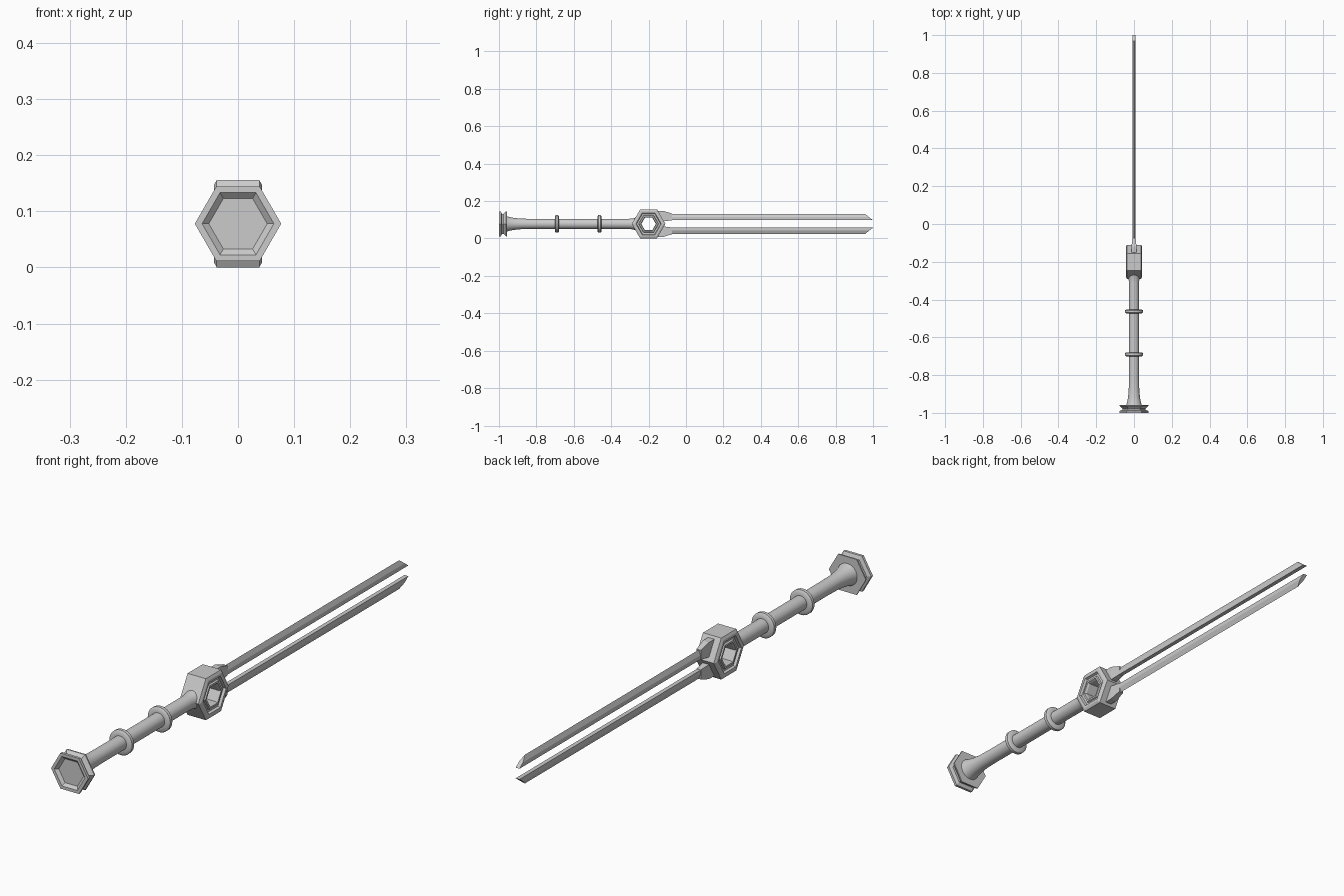
import bpy, bmesh, math
from mathutils import Vector

if "Cube" in bpy.data.objects:
    bpy.data.objects.remove(bpy.data.objects["Cube"])

CZ = 0.078  # height of the long axis


def make(name, verts, faces, smooth=False):
    me = bpy.data.meshes.new(name)
    me.from_pydata(verts, [], faces)
    bm = bmesh.new()
    bm.from_mesh(me)
    bmesh.ops.remove_doubles(bm, verts=bm.verts, dist=1e-5)
    bmesh.ops.recalc_face_normals(bm, faces=bm.faces)
    bm.to_mesh(me)
    bm.free()
    ob = bpy.data.objects.new(name, me)
    bpy.context.collection.objects.link(ob)
    if smooth:
        bpy.ops.object.select_all(action='DESELECT')
        ob.select_set(True)
        bpy.context.view_layer.objects.active = ob
        bpy.ops.object.shade_smooth_by_angle(angle=math.radians(40))
    return ob


def lathe(name, profile, sides, axis='Y', centre=(0, 0, CZ), loop=False, smooth=False):
    """Sweep (position along axis, radius) points round an axis; loop closes the profile."""
    verts, faces, n = [], [], len(profile)
    for p, r in profile:
        for k in range(sides):
            a = 2 * math.pi * k / sides
            u, w = r * math.cos(a), r * math.sin(a)
            v = (u, p, w) if axis == 'Y' else (p, u, w)
            verts.append(Vector(v) + Vector(centre))
    for i in range(n if loop else n - 1):
        j = (i + 1) % n
        for k in range(sides):
            m = (k + 1) % sides
            faces.append((i * sides + k, i * sides + m, j * sides + m, j * sides + k))
    if not loop:
        faces += [tuple(range(sides)), tuple(range((n - 1) * sides, n * sides))]
    return make(name, verts, faces, smooth)


# Hexagonal spool-shaped pommel with a recessed end face
lathe("pommel", [(-0.990, 0.050), (-0.990, 0.052), (-1.0, 0.064), (-1.0, 0.077),
                 (-0.990, 0.077), (-0.984, 0.062), (-0.976, 0.062),
                 (-0.963, 0.077), (-0.958, 0.077)], 6)

# Round grip, flared into the pommel and slightly into the guard
lathe("grip", [(-0.96, 0.042), (-0.945, 0.037), (-0.92, 0.032), (-0.88, 0.028),
               (-0.82, 0.027), (-0.31, 0.027), (-0.285, 0.029), (-0.262, 0.036)], 32, smooth=True)

# Two collars round the grip
for i, y in enumerate((-0.69, -0.463)):
    lathe(f"grip_collar_{i + 1}", [(y - 0.011, 0.025), (y - 0.011, 0.041), (y - 0.006, 0.047),
                                   (y + 0.006, 0.047), (y + 0.011, 0.041), (y + 0.011, 0.025)],
          32, smooth=True)

# Hexagonal guard with bevelled rims, stepped faces and an open centre
half = [(0.038, 0.090), (0.043, 0.079), (0.043, 0.068), (0.034, 0.064),
        (0.034, 0.054), (0.040, 0.051), (0.040, 0.043), (0.032, 0.039)]
lathe("guard", half + [(-x, r) for x, r in reversed(half)], 6, axis='X',
      centre=(0, -0.2, CZ), loop=True)

# Twin blades: flat inner edge, sharp outer edge, tip slanted to the inner side
# cross-section points: (x, distance from long axis, y of tip)
section = [(-0.008, 0.020, 1.0), (0.008, 0.020, 1.0), (0.008, 0.036, 0.979),
           (0.0, 0.054, 0.957), (-0.008, 0.036, 0.979)]
for name, s in (("upper_blade", 1), ("lower_blade", -1)):
    verts = [(x, -0.15, CZ + s * d) for x, d, t in section]
    verts += [(x, t, CZ + s * d) for x, d, t in section]
    faces = [(k, (k + 1) % 5, (k + 1) % 5 + 5, k + 5) for k in range(5)]
    make(name, verts, faces + [tuple(range(5)), tuple(range(5, 10))])

    # Tapered socket joining the blade to the guard
    rings = [(-0.155, 0.013, 0.014, 0.069), (-0.118, 0.013, 0.014, 0.069),
             (-0.075, 0.009, 0.019, 0.055)]
    verts = [(sx * w, y, CZ + s * d) for y, w, a, b in rings
             for sx, d in ((-1, a), (1, a), (1, b), (-1, b))]
    faces = [(4 * i + k, 4 * i + (k + 1) % 4, 4 * i + 4 + (k + 1) % 4, 4 * i + 4 + k)
             for i in range(2) for k in range(4)]
    make(name + "_socket", verts, faces + [(0, 1, 2, 3), (8, 9, 10, 11)])
